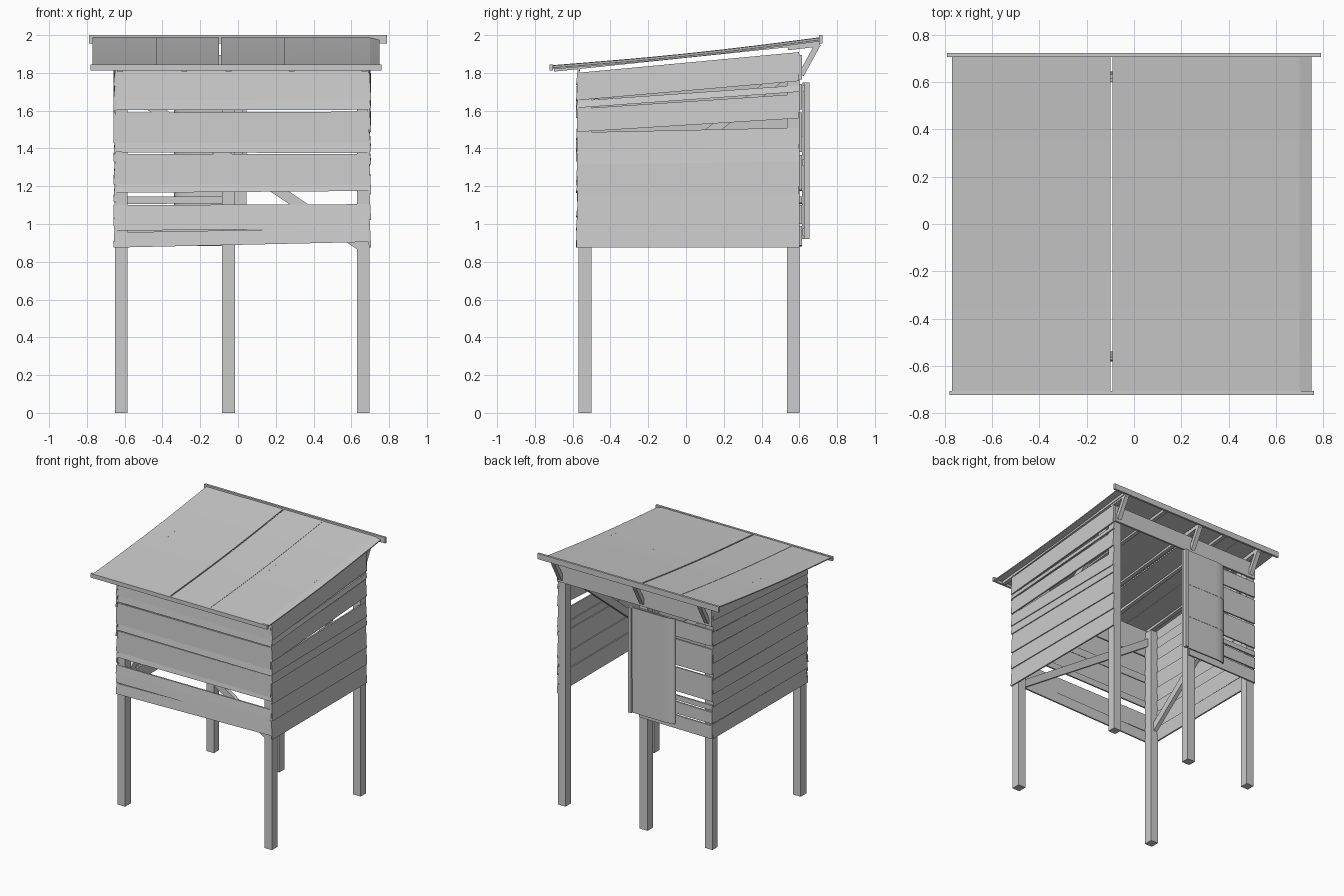
import bpy, bmesh, math, random
from mathutils import Vector

random.seed(4)


def prism(name, pts, offset):
    """Closed solid: polygon pts swept by the offset vector."""
    bm = bmesh.new()
    off = Vector(offset)
    a = [bm.verts.new(Vector(p)) for p in pts]
    b = [bm.verts.new(Vector(p) + off) for p in pts]
    bm.faces.new(a)
    bm.faces.new(b[::-1])
    n = len(pts)
    for i in range(n):
        bm.faces.new((a[i], b[i], b[(i + 1) % n], a[(i + 1) % n]))
    bmesh.ops.recalc_face_normals(bm, faces=bm.faces)
    me = bpy.data.meshes.new(name)
    bm.to_mesh(me)
    bm.free()
    ob = bpy.data.objects.new(name, me)
    bpy.context.collection.objects.link(ob)
    return ob


def box(name, x0, x1, y0, y1, z0, z1):
    return prism(name, [(x0, y0, z0), (x1, y0, z0), (x1, y1, z0), (x0, y1, z0)], (0, 0, z1 - z0))


def beam(name, p, q, width, side, offset):
    """Straight beam from p to q, width measured along side, thickness along offset."""
    p, q, s = Vector(p), Vector(q), Vector(side).normalized() * width / 2
    return prism(name, [p - s, q - s, q + s, p + s], offset)


def roof_z(y):
    t = (y + 0.72) / 1.44
    return 1.838 + 0.15 * t - 0.012 * math.sin(math.pi * t)


# Posts: four corners and one door post at the back
for n, x0, x1, y0, y1, top in [
    ("front_left_post", -0.65, -0.585, -0.57, -0.50, 1.80),
    ("front_right_post", 0.63, 0.695, -0.57, -0.50, 1.80),
    ("back_left_post", -0.65, -0.585, 0.535, 0.60, 1.90),
    ("back_right_post", 0.63, 0.695, 0.535, 0.60, 1.90),
    ("door_post", -0.085, -0.015, 0.535, 0.60, 1.90),
]:
    box(n, x0, x1, y0, y1, 0, top)

# Front wall boards: bottom and top heights at the left and right ends
front = [
    (0.875, 0.905, 0.955, 0.98), (0.965, 0.975, 1.04, 1.045), (1.035, 1.04, 1.10, 1.105),
    (1.165, 1.175, 1.215, 1.215), (1.21, 1.205, 1.37, 1.37), (1.38, 1.375, 1.435, 1.43),
    (1.43, 1.425, 1.59, 1.595), (1.603, 1.605, 1.665, 1.66), (1.655, 1.66, 1.74, 1.735),
    (1.735, 1.735, 1.815, 1.82),
]
for i, (a, b, c, d) in enumerate(front):
    l, r = -0.655 + random.uniform(-.005, .005), 0.695 + random.uniform(-.005, .005)
    lap = 0.008
    prism(f"front_board_{i}", [(l, -0.582, a), (r, -0.582, b), (r, -0.582 + lap, d), (l, -0.582 + lap, c)],
          (0, 0.012, 0))

# Side wall boards: heights at the front and back ends
right = [
    (0.875, 0.875, 1.025, 1.025), (1.02, 1.02, 1.158, 1.158), (1.155, 1.155, 1.318, 1.335),
    (1.315, 1.33, 1.39, 1.40), (1.385, 1.395, 1.485, 1.51), (1.487, 1.56, 1.61, 1.688),
    (1.615, 1.70, 1.652, 1.735), (1.655, 1.757, 1.80, 1.91),
]
left = [
    (0.875, 0.88, 0.985, 0.99), (0.99, 1.0, 1.12, 1.13), (1.12, 1.13, 1.21, 1.225),
    (1.21, 1.23, 1.325, 1.335), (1.33, 1.345, 1.455, 1.465), (1.455, 1.47, 1.56, 1.60),
    (1.56, 1.61, 1.655, 1.71), (1.655, 1.72, 1.73, 1.81), (1.73, 1.81, 1.80, 1.91),
]
for name, rows, x, s in (("right", right, 0.705, 1), ("left", left, -0.66, -1)):
    for i, (a, b, c, d) in enumerate(rows):
        f, k = -0.578 + random.uniform(-.005, .005), 0.60 + random.uniform(-.003, .003)
        prism(f"{name}_board_{i}", [(x, f, a), (x, k, b), (x - s * .008, k, d), (x - s * .008, f, c)],
              (-s * 0.012, 0, 0))

# Back wall boards, covering only the left half
back = [
    (0.88, 0.885, 0.985, 0.99), (1.0, 1.0, 1.09, 1.10), (1.105, 1.11, 1.145, 1.145),
    (1.175, 1.18, 1.365, 1.365), (1.385, 1.38, 1.585, 1.59), (1.61, 1.605, 1.735, 1.74),
]
for i, (a, b, c, d) in enumerate(back):
    prism(f"back_board_{i}", [(-0.655, 0.602, a), (-0.02, 0.602, b), (-0.02, 0.602, d), (-0.655, 0.602, c)],
          (0, 0.012, 0))

# Back header board under the eave
box("back_header", -0.655, 0.695, 0.60, 0.615, 1.765, 1.895)

# Diagonal braces inside the walls
beam("front_brace", (0.66, -0.568, 0.88), (-0.62, -0.568, 1.73), 0.055, (0.55, 0, 0.83), (0, 0.03, 0))
for n, x in (("right_brace", 0.655), ("left_brace", -0.64)):
    beam(n, (x, -0.53, 0.96), (x, 0.56, 1.83), 0.055, (0, -0.62, 0.78), (0.03, 0, 0))

# Eave brackets
for n, x in (("left", -0.63), ("middle", -0.065), ("right", 0.645)):
    beam(f"{n}_eave_bracket", (x, 0.61, 1.79), (x, 0.70, 1.955), 0.03, (0, -0.87, 0.5), (0.035, 0, 0))
    beam(f"{n}_eave_arm", (x, 0.54, 1.935), (x, 0.71, 1.955), 0.03, (0, 0, 1), (0.035, 0, 0))

# Rafters following the slope
for i, x in enumerate((-0.64, -0.30, -0.065, 0.27, 0.655)):
    beam(f"rafter_{i}", (x, -0.70, roof_z(-0.70) - 0.022), (x, 0.70, roof_z(0.70) - 0.022),
         0.022, (0, 0, 1), (0.03, 0, 0))

# Roof sheets with a slight sag; the outer right edge is folded down a little
ys = [-0.72 + 1.44 * i / 8 for i in range(9)]
for i, (x0, x1, dz) in enumerate(((-0.77, -0.43, 0), (-0.432, -0.10, 0.002), (-0.09, 0.25, 0.002),
                                  (0.248, 0.70, 0), (0.70, 0.75, 0))):
    drop = 0.012 if x1 == 0.75 else 0
    pts = [(x0, y, roof_z(y) + dz) for y in ys] + [(x0, y, roof_z(y) + dz - 0.008) for y in ys[::-1]]
    prism(f"roof_sheet_{i}", pts, (x1 - x0, 0, -drop))

# Battens along the low and high roof edges
box("front_roof_batten", -0.78, 0.76, -0.722, -0.705, 1.812, 1.844)
box("back_roof_batten", -0.79, 0.79, 0.705, 0.722, 1.955, 2.0)

# Door sheet with a curled outer edge
outer = [(0.04, 0.640), (-0.25, 0.643)]
for k in range(1, 6):
    a = math.pi / 2 * k / 5
    outer.append((-0.25 - 0.09 * math.sin(a), 0.643 - 0.022 * (1 - math.cos(a))))
inner = [(x, y - 0.008) for x, y in outer[::-1]]
for i, (z0, z1) in enumerate(((0.92, 1.19), (1.188, 1.462), (1.46, 1.75))):
    d = prism(f"door_panel_{i}", [(x, y + 0.002 * i, z0) for x, y in outer + inner], (0, 0, z1 - z0))
    bpy.context.view_layer.objects.active = d
    d.select_set(True)
    bpy.ops.object.shade_smooth_by_angle(angle=math.radians(35))
    d.select_set(False)

# Door battens and hinge edge
for i, z in enumerate((0.94, 1.31, 1.70)):
    box(f"door_batten_{i}", -0.30, 0.03, 0.616, 0.634, z, z + 0.035)
box("door_edge_rail", 0.02, 0.045, 0.625, 0.655, 0.92, 1.75)
